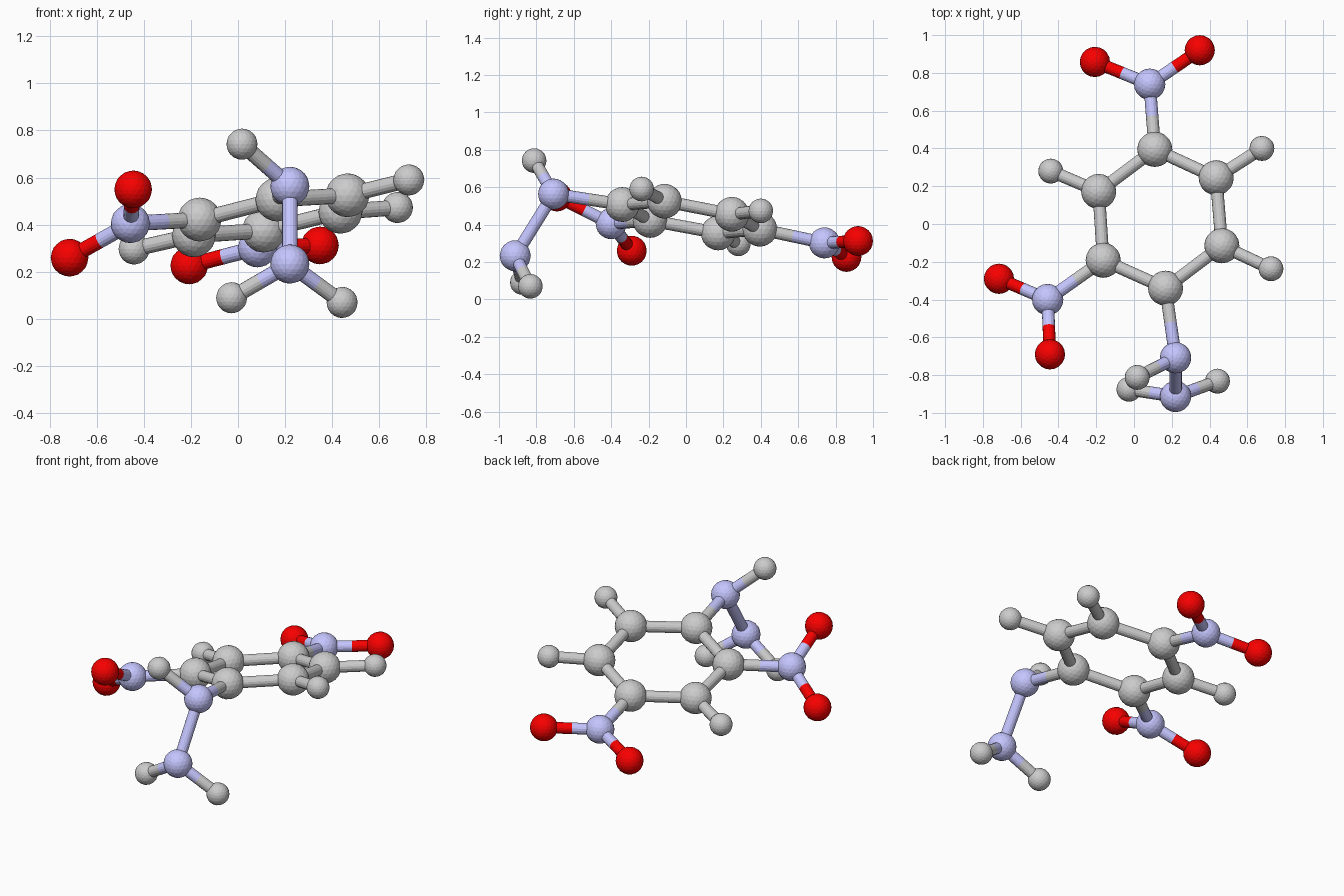
import bpy
from mathutils import Vector

if "Cube" in bpy.data.objects:
    bpy.data.objects.remove(bpy.data.objects["Cube"])


def material(name, rgb):
    m = bpy.data.materials.new(name)
    m.diffuse_color = (*rgb, 1)
    m.use_nodes = True
    m.node_tree.nodes["Principled BSDF"].inputs["Base Color"].default_value = m.diffuse_color
    return m


BLUE = material("lavender", (0.56, 0.56, 1.0))
RED = material("red", (0.94, 0.0, 0.0))

# element: (plain name, ball radius, material)
KIND = {
    "C": ("carbon", 0.093, None),
    "N": ("nitrogen", 0.083, BLUE),
    "O": ("oxygen", 0.08, RED),
    "H": ("hydrogen", 0.066, None),
}
STICK = 0.033

# Atom centres
ATOMS = {
    # six-carbon ring
    "C1": (0.11, 0.395, 0.375), "C2": (0.435, 0.245, 0.455),
    "C3": (0.465, -0.115, 0.525), "C4": (0.167, -0.34, 0.507),
    "C5": (-0.163, -0.192, 0.422), "C6": (-0.187, 0.172, 0.355),
    # two nitro groups
    "N1": (0.083, 0.74, 0.302), "O1": (-0.207, 0.858, 0.227), "O2": (0.348, 0.92, 0.312),
    "N2": (-0.457, -0.40, 0.405), "O3": (-0.715, -0.29, 0.26), "O4": (-0.445, -0.69, 0.55),
    # hydrazine tail
    "N3": (0.22, -0.708, 0.563), "N4": (0.22, -0.913, 0.233),
    "H1": (0.017, -0.812, 0.742), "H2": (-0.027, -0.875, 0.09), "H3": (0.442, -0.832, 0.07),
    # ring hydrogens
    "H4": (0.677, 0.40, 0.473), "H5": (0.725, -0.237, 0.59), "H6": (-0.441, 0.28, 0.297),
}
BONDS = ("C1-C2 C2-C3 C3-C4 C4-C5 C5-C6 C6-C1 C1-N1 N1-O1 N1-O2 C5-N2 N2-O3 N2-O4 "
         "C4-N3 N3-N4 N3-H1 N4-H2 N4-H3 C2-H4 C3-H5 C6-H6").split()


def finish(name, mat):
    ob = bpy.context.object
    ob.name = name
    if mat:
        ob.data.materials.append(mat)


def stick(name, a, b, mat):
    d = b - a
    bpy.ops.mesh.primitive_cylinder_add(vertices=16, radius=STICK, depth=d.length,
                                        end_fill_type='NOTHING', location=(a + b) / 2,
                                        rotation=d.to_track_quat('Z', 'Y').to_euler())
    finish(name, mat)


# Balls
for key, pos in ATOMS.items():
    label, r, mat = KIND[key[0]]
    bpy.ops.mesh.primitive_ico_sphere_add(subdivisions=3, radius=r, location=pos)
    finish(f"{label}_ball_{key[1]}", mat)

# Sticks: each half takes the colour of its own ball
for bond in BONDS:
    p, q = bond.split("-")
    a, b = Vector(ATOMS[p]), Vector(ATOMS[q])
    mid = (a + b) / 2
    for own, other, end in ((p, q, a), (q, p, b)):
        name = f"{KIND[own[0]][0]}_{own[1]}_stick_to_{KIND[other[0]][0]}_{other[1]}"
        stick(name, end, mid, KIND[own[0]][2])
